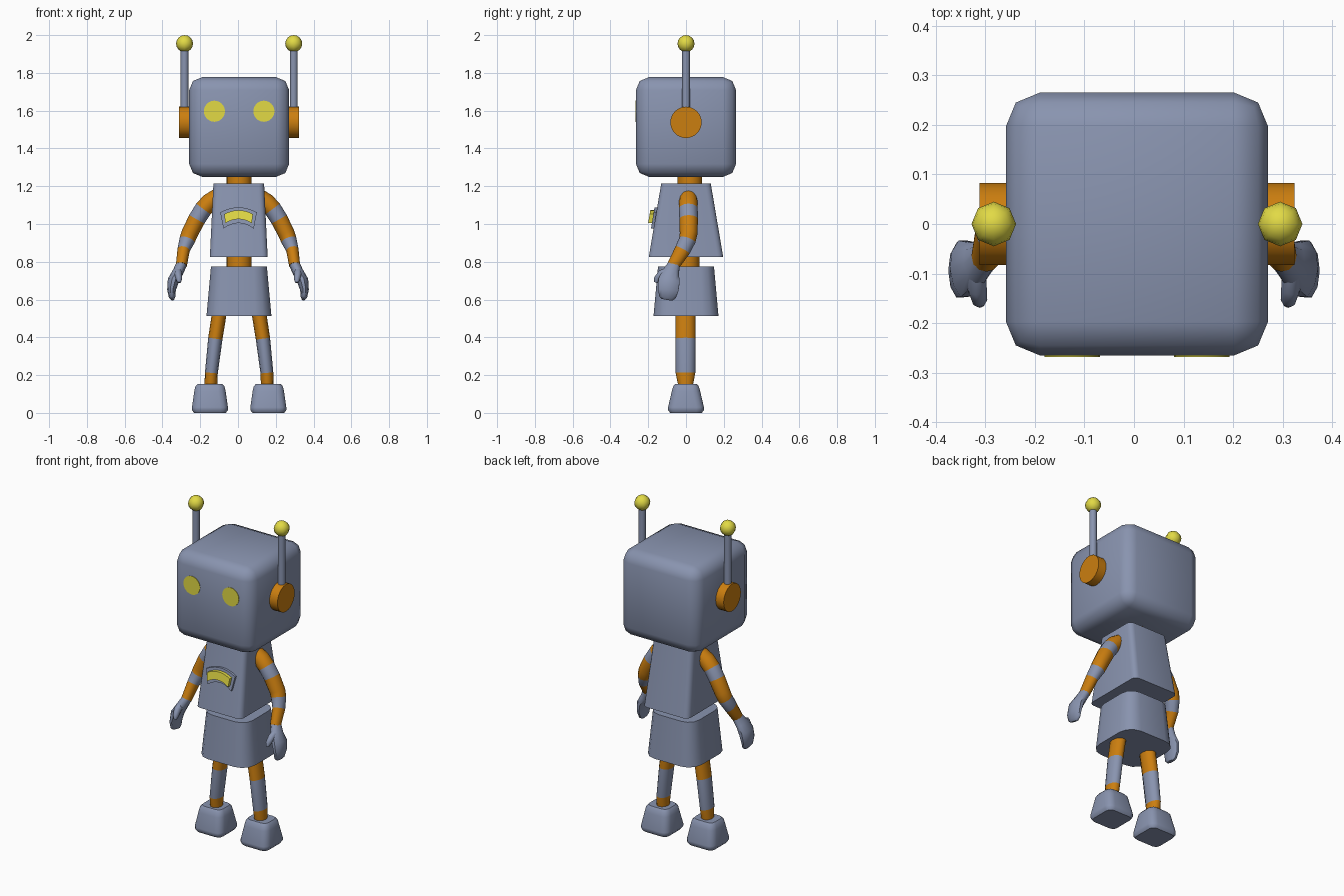
import bpy, bmesh, math
from mathutils import Vector

if "Cube" in bpy.data.objects:
    bpy.data.objects.remove(bpy.data.objects["Cube"])

CX = 0.006  # the body sits slightly off the arm-to-arm centre


def material(name, rgb):
    m = bpy.data.materials.new(name)
    m.diffuse_color = (*rgb, 1)
    m.use_nodes = True
    m.node_tree.nodes["Principled BSDF"].inputs["Base Color"].default_value = m.diffuse_color
    return m


GREY, ORANGE, YELLOW = 0, 1, 2
MATS = [material("blue grey", (0.25, 0.295, 0.43)),
        material("orange", (0.60, 0.21, 0.005)),
        material("yellow", (0.76, 0.70, 0.06))]


def finish(bm, name, mats, angle=40):
    bmesh.ops.recalc_face_normals(bm, faces=bm.faces[:])
    me = bpy.data.meshes.new(name)
    bm.to_mesh(me)
    bm.free()
    for m in mats:
        me.materials.append(MATS[m])
    ob = bpy.data.objects.new(name, me)
    bpy.context.collection.objects.link(ob)
    bpy.ops.object.select_all(action='DESELECT')
    ob.select_set(True)
    bpy.context.view_layer.objects.active = ob
    bpy.ops.object.shade_smooth_by_angle(angle=math.radians(angle))
    return ob


def loft(name, loops, seg_mats, angle=40):
    """Skin a stack of closed loops; seg_mats gives each band's colour."""
    bm = bmesh.new()
    rings = [[bm.verts.new(p) for p in lp] for lp in loops]
    used = sorted(set(seg_mats))
    n = len(rings[0])
    for a, b, m in zip(rings, rings[1:], seg_mats):
        for i in range(n):
            f = bm.faces.new((a[i], a[(i + 1) % n], b[(i + 1) % n], b[i]))
            f.material_index = used.index(m)
    bm.faces.new(rings[0][::-1]).material_index = used.index(seg_mats[0])
    bm.faces.new(rings[-1]).material_index = used.index(seg_mats[-1])
    return finish(bm, name, used, angle)


def rounded_rect(cx, z, hx, hy, r, seg=3):
    pts = []
    for q, (sx, sy) in enumerate(((1, 1), (-1, 1), (-1, -1), (1, -1))):
        for k in range(seg + 1):
            a = math.pi / 2 * (q + k / seg)
            pts.append((cx + sx * (hx - r) + r * math.cos(a),
                        sy * (hy - r) + r * math.sin(a), z))
    return pts


def box_stack(name, cx, rows):
    """Rows of (z, half x, half y, corner radius)."""
    return loft(name, [rounded_rect(cx, *r) for r in rows], [GREY] * (len(rows) - 1))


def limb(name, s, cx, path, mats, n=12):
    """Oval tube along (x, y, z, half width, half depth) points."""
    P = [Vector(p[:3]) for p in path]
    loops = []
    for i, p in enumerate(path):
        t = (P[min(i + 1, len(P) - 1)] - P[max(i - 1, 0)]).normalized()
        u = Vector((0, 1, 0)).cross(t).normalized()
        v = t.cross(u)
        ring = []
        for k in range(n):
            a = math.tau * k / n
            q = P[i] + u * p[3] * math.cos(a) + v * p[4] * math.sin(a)
            ring.append((cx + s * q.x, q.y, q.z))
        loops.append(ring)
    return loft(name, loops, mats, 50)


def cylinder(name, p, q, r, mat, n=24):
    bm = bmesh.new()
    p, q = Vector(p), Vector(q)
    bmesh.ops.create_cone(bm, cap_ends=True, segments=n, radius1=r, radius2=r,
                          depth=(q - p).length)
    rot = (q - p).to_track_quat('Z', 'Y').to_matrix()
    bmesh.ops.rotate(bm, verts=bm.verts[:], matrix=rot)
    bmesh.ops.translate(bm, verts=bm.verts[:], vec=(p + q) / 2)
    return finish(bm, name, [mat])


# Head: softly bevelled cube
bm = bmesh.new()
bmesh.ops.create_cube(bm, size=1)
bmesh.ops.scale(bm, vec=(0.529, 0.53, 0.527), verts=bm.verts[:])
bmesh.ops.translate(bm, vec=(CX, 0, 1.5135), verts=bm.verts[:])
bmesh.ops.bevel(bm, geom=bm.edges[:], offset=0.068, segments=2, profile=0.5, affect='EDGES')
finish(bm, "head", [GREY], 50)

# Neck and waist
cylinder("neck", (CX, 0.02, 1.19), (CX, 0.02, 1.27), 0.066, ORANGE)
cylinder("waist", (CX, 0.005, 0.75), (CX, 0.005, 0.85), 0.066, ORANGE)

# Torso and skirt
box_stack("torso", CX - 0.002, [(0.825, 0.153, 0.197, 0.03), (1.215, 0.134, 0.131, 0.03)])
box_stack("skirt", CX - 0.001, [(0.512, 0.172, 0.172, 0.085), (0.775, 0.148, 0.148, 0.07)])


# Chest badge: arched plates that follow the slope of the torso
def badge(name, xt, zt, st, xb, zb, sb, inner, outer, mat):
    ts = [k / 4 - 1 for k in range(9)]
    prof = [(xt * t, zt - st * t * t) for t in ts]
    prof += [(xb * t, zb - sb * t * t) for t in ts[::-1]]
    loops = [[(0.003 + x, -(0.131 + (1.215 - z) * 0.169) - d, z) for x, z in prof]
             for d in (inner, outer)]
    loft(name, loops, [mat], 30)


badge("badge_frame", 0.097, 1.088, 0.026, 0.080, 1.005, 0.03, -0.01, 0.014, GREY)
badge("badge_panel", 0.076, 1.073, 0.021, 0.070, 1.026, 0.022, 0.0, 0.034, YELLOW)

for s, side in ((-1, "left"), (1, "right")):
    # Eye plate, ear disc, antenna rod and ball
    ex = CX + s * 0.131
    cylinder(side + "_eye", (ex, -0.260, 1.597), (ex, -0.268, 1.597), 0.056, YELLOW)
    cylinder(side + "_ear", (CX + s * 0.25, 0, 1.538), (CX + s * 0.318, 0, 1.538), 0.083, ORANGE)
    ax = CX + s * 0.289
    cylinder(side + "_antenna", (ax, 0, 1.58), (ax, 0, 1.94), 0.021, GREY, 12)
    bm = bmesh.new()
    bmesh.ops.create_uvsphere(bm, u_segments=8, v_segments=8, radius=0.045)
    bmesh.ops.translate(bm, verts=bm.verts[:], vec=(ax, 0, 1.955))
    finish(bm, side + "_antenna_ball", [YELLOW], 50)

    # Leg with painted bands
    limb(side + "_leg", s, CX, [
        (0.100, -0.003, 0.56, 0.039, 0.053), (0.126, -0.003, 0.393, 0.038, 0.053),
        (0.147, -0.003, 0.212, 0.034, 0.052), (0.150, -0.002, 0.13, 0.034, 0.036)],
        [ORANGE, GREY, ORANGE])

    # Foot
    box_stack(side + "_foot", CX + s * 0.1545, [
        (0.0, 0.084, 0.084, 0.03), (0.015, 0.095, 0.095, 0.04), (0.03, 0.095, 0.095, 0.04),
        (0.115, 0.083, 0.075, 0.04), (0.14, 0.077, 0.068, 0.035), (0.153, 0.066, 0.057, 0.03)])

    # Arm with painted bands
    limb(side + "_arm", s, 0.0, [
        (0.095, 0.012, 1.155, 0.042, 0.045), (0.150, 0.012, 1.115, 0.048, 0.050),
        (0.183, 0.012, 1.080, 0.047, 0.050), (0.218, 0.014, 1.025, 0.046, 0.049),
        (0.256, 0.014, 0.950, 0.044, 0.047), (0.269, 0.007, 0.915, 0.042, 0.045),
        (0.288, -0.018, 0.862, 0.033, 0.042), (0.300, -0.068, 0.780, 0.029, 0.033)],
        [ORANGE, ORANGE, GREY, ORANGE, ORANGE, GREY, ORANGE])

    # Mitten hand and thumb
    limb(side + "_hand", s, 0.0, [
        (0.298, -0.062, 0.788, 0.028, 0.032), (0.318, -0.080, 0.745, 0.029, 0.046),
        (0.343, -0.090, 0.700, 0.030, 0.060), (0.352, -0.094, 0.650, 0.023, 0.057),
        (0.349, -0.098, 0.612, 0.017, 0.046), (0.346, -0.100, 0.600, 0.009, 0.030)],
        [GREY] * 5, 10)
    limb(side + "_thumb", s, 0.0, [
        (0.318, -0.090, 0.755, 0.020, 0.020), (0.317, -0.130, 0.735, 0.020, 0.022),
        (0.312, -0.153, 0.708, 0.016, 0.018), (0.311, -0.160, 0.690, 0.009, 0.010)],
        [GREY] * 3, 8)
